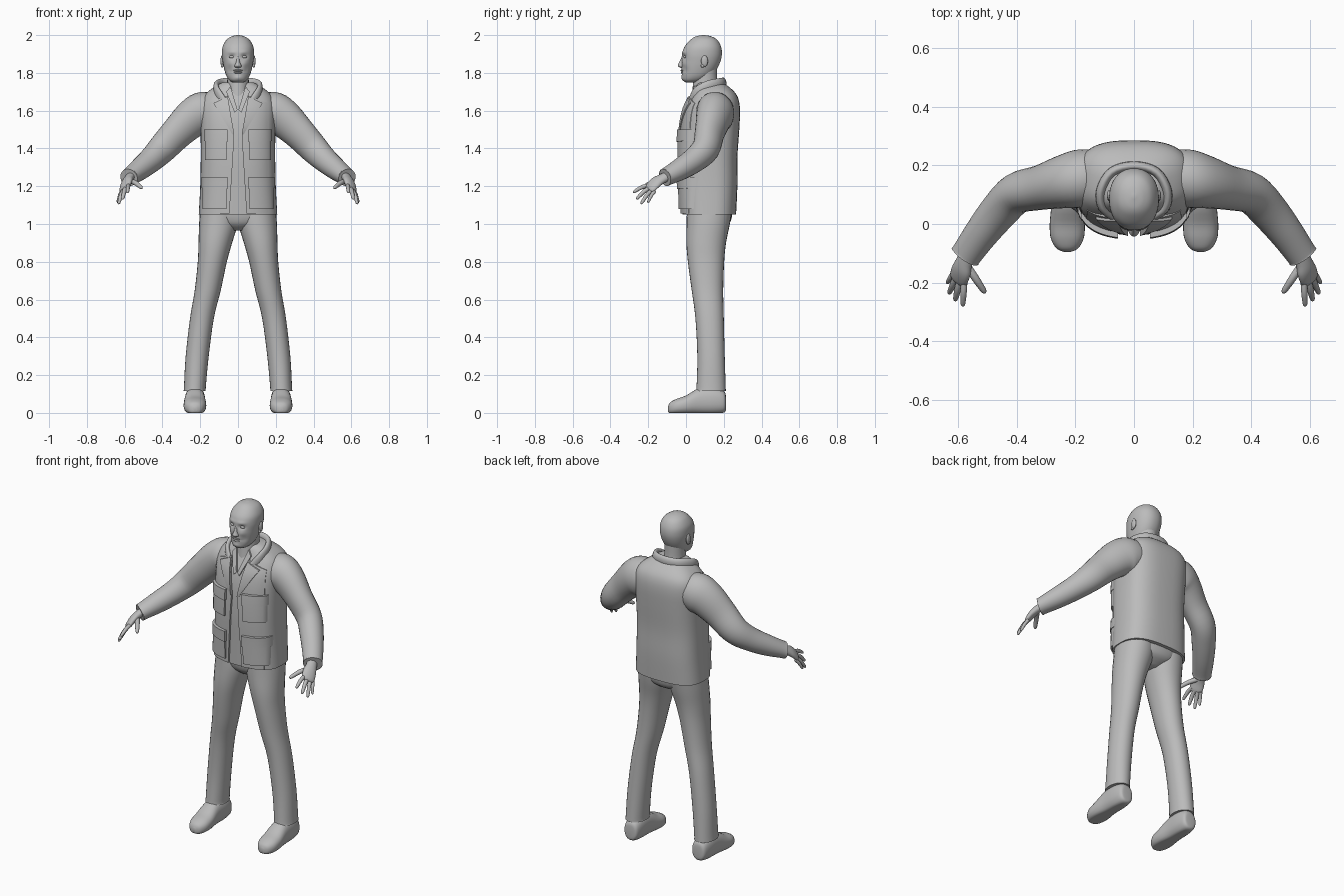
import bpy, bmesh, math
from mathutils import Vector

old = bpy.data.objects.get("Cube")
if old:
    bpy.data.objects.remove(old)

grey = bpy.data.materials.new("plain grey")
grey.use_nodes = True
grey.diffuse_color = (0.5, 0.5, 0.5, 1)
grey.node_tree.nodes["Principled BSDF"].inputs["Base Color"].default_value = (0.5, 0.5, 0.5, 1)
X, Y, Z = Vector((1, 0, 0)), Vector((0, 1, 0)), Vector((0, 0, 1))


def finish(name, bm, mirror=False, angle=45):
    bmesh.ops.recalc_face_normals(bm, faces=bm.faces)
    mesh = bpy.data.meshes.new(name)
    bm.to_mesh(mesh)
    bm.free()
    mesh.materials.append(grey)
    ob = bpy.data.objects.new(name, mesh)
    bpy.context.collection.objects.link(ob)
    if mirror:
        ob.modifiers.new("mirror", 'MIRROR')
    bpy.ops.object.select_all(action='DESELECT')
    ob.select_set(True)
    bpy.context.view_layer.objects.active = ob
    bpy.ops.object.shade_smooth_by_angle(angle=math.radians(angle))
    return ob


def smooth_path(pts, steps=4):
    """Catmull-Rom resampling of equal-length tuples."""
    out = []
    for i in range(len(pts) - 1):
        a, b, c, d = (pts[max(i - 1, 0)], pts[i], pts[i + 1], pts[min(i + 2, len(pts) - 1)])
        for k in range(steps):
            t = k / steps
            out.append(tuple(q + 0.5 * t * (r - p + t * (2 * p - 5 * q + 4 * r - s
                             + t * (3 * (q - r) + s - p)))
                             for p, q, r, s in zip(a, b, c, d)))
    return out + [tuple(pts[-1])]


def power(v, e):
    return math.copysign(abs(v) ** e, v)


def loft(name, rings, axes=None, side=None, e=1.0, n=28, steps=4, mirror=False, edit=None):
    """Skin rounded sections (x, y, z, radius u, radius v) along a path."""
    rings = smooth_path(rings, steps)
    bm = bmesh.new()
    loops = []
    for i, (x, y, z, ru, rv) in enumerate(rings):
        if axes:
            u, v = axes
        else:
            t = Vector(rings[min(i + 1, len(rings) - 1)][:3]) - Vector(rings[max(i - 1, 0)][:3])
            t.normalize()
            u = (side - t * side.dot(t)).normalized()
            v = t.cross(u)
        loop = []
        for k in range(n):
            a = math.tau * k / n
            co = Vector((x, y, z)) + u * ru * power(math.cos(a), e) + v * rv * power(math.sin(a), e)
            loop.append(bm.verts.new(edit(co) if edit else co))
        loops.append(loop)
    for a, b in zip(loops, loops[1:]):
        for k in range(n):
            bm.faces.new((a[k], a[(k + 1) % n], b[(k + 1) % n], b[k]))
    bm.faces.new(loops[0])
    bm.faces.new(loops[-1])
    return finish(name, bm, mirror)


def upright(name, rows, **kw):
    """Loft horizontal sections given as (z, centre x, half width, front y, back y)."""
    return loft(name, [(cx, (f + b) / 2, z, w, (b - f) / 2) for z, cx, w, f, b in rows],
                axes=(X, Y), **kw)


def ball(name, centre, radii, mirror=False):
    bm = bmesh.new()
    bmesh.ops.create_uvsphere(bm, u_segments=16, v_segments=10, radius=1)
    for v in bm.verts:
        v.co = Vector(centre) + Vector(c * r for c, r in zip(v.co, radii))
    finish(name, bm, mirror, 80)


# Jacket body
BOXY = 0.72
TORSO = [(1.05, 0, .208, -.018, .265), (1.2, 0, .2, -.022, .272), (1.35, 0, .197, -.026, .272),
         (1.5, 0, .198, -.02, .282), (1.6, 0, .2, -.003, .286), (1.66, 0, .19, .022, .278),
         (1.7, 0, .16, .04, .256), (1.735, 0, .11, .055, .215), (1.75, 0, .08, .07, .185)]
upright("jacket_body", TORSO, e=BOXY, n=48)
DENSE = smooth_path(TORSO, 6)


def front_y(x, z):
    """Depth of the jacket front at a given position."""
    z = min(max(z, DENSE[0][0]), DENSE[-1][0])
    for a, b in zip(DENSE, DENSE[1:]):
        if z <= b[0]:
            break
    t = (z - a[0]) / (b[0] - a[0])
    w, f, k = (a[i] + (b[i] - a[i]) * t for i in (2, 3, 4))
    c = min(abs(x) / w, 0.995) ** (1 / BOXY)
    return (f + k) / 2 - (k - f) / 2 * math.sqrt(1 - c * c) ** BOXY


def patch(name, corners, inner, outer, thick=0.012, n=10):
    """Mirrored cloth panel on the chest; corners run top inner, top outer, low outer, low inner."""
    a, b, c, d = (Vector(p) for p in corners)
    bm = bmesh.new()
    grid = []
    for i in range(n + 1):
        row = []
        for j in range(n + 1):
            s, t = j / n, i / n
            p = a.lerp(b, s).lerp(d.lerp(c, s), t)
            lift = inner + (outer - inner) * s
            row.append([bm.verts.new((p.x, front_y(p.x, p.y) - lift + back, p.y)) for back in (0, thick)])
        grid.append(row)
    for i in range(n):
        for j in range(n):
            for k in (0, 1):
                bm.faces.new([grid[y][x][k] for y, x in
                              ((i, j), (i, j + 1), (i + 1, j + 1), (i + 1, j))])
    rim = ([(0, j) for j in range(n)] + [(i, n) for i in range(n)]
           + [(n, j) for j in range(n, 0, -1)] + [(i, 0) for i in range(n, 0, -1)])
    for p, q in zip(rim, rim[1:] + rim[:1]):
        bm.faces.new((grid[p[0]][p[1]][0], grid[q[0]][q[1]][0],
                      grid[q[0]][q[1]][1], grid[p[0]][p[1]][1]))
    finish(name, bm, True, 40)


# Open jacket fronts, lapels, shirt collar and pockets
patch("jacket_front_upper", [(.055, 1.68), (.16, 1.64), (.165, 1.47), (.02, 1.47)], .012, .002)
patch("jacket_front_lower", [(.02, 1.47), (.165, 1.47), (.165, 1.055), (.045, 1.055)], .012, .002)
patch("lapel", [(.055, 1.675), (.13, 1.64), (.03, 1.475), (.02, 1.475)], .02, .014)
patch("shirt_collar", [(.04, 1.73), (.062, 1.70), (.018, 1.59), (.003, 1.605)], .01, .01)
for level, x0, x1, top, split, low in (("upper", .06, .175, 1.5, 1.44, 1.34),
                                       ("lower", .06, .188, 1.25, 1.19, 1.08)):
    patch(level + "_pocket", [(x0, split + .03), (x1, split + .03), (x1, low), (x0, low)], .022, .016, .025)
    patch(level + "_pocket_flap", [(x0 - .005, top), (x1 + .004, top),
                                   (x1 + .004, split), (x0 - .005, split - .005)], .028, .022, .03)

# Turned-down collar around the neck
half = [(.07, .022, 1.645, .018, .012), (.108, .055, 1.695, .027, .014),
        (.113, .115, 1.728, .03, .016), (.075, .178, 1.742, .03, .016)]
collar = half + [(0, .198, 1.745, .03, .016)] + [(-r[0],) + r[1:] for r in reversed(half)]
loft("jacket_collar", collar, side=Z, n=16)

# Sleeves
loft("sleeve", [(.10, .16, 1.59, .09, .09), (.18, .155, 1.588, .1, .113), (.24, .145, 1.56, .09, .105),
                (.32, .125, 1.485, .075, .09), (.40, .105, 1.40, .07, .079),
                (.46, .045, 1.34, .066, .067), (.52, -.03, 1.29, .059, .058),
                (.57, -.1, 1.252, .053, .047), (.577, -.11, 1.247, .054, .047)],
     side=Vector((.7, 1, 0)), mirror=True)

# Hands
KNUCKLES = Vector((.05, .04, -.03))
loft("palm", [(.56, -.085, 1.26, .028, .024), (.58, -.13, 1.238, .031, .022), (.59, -.16, 1.22, .038, .02),
              (.6, -.188, 1.192, .037, .015), (.603, -.198, 1.182, .028, .008)],
     side=KNUCKLES, mirror=True, n=20)
for name, base, tip, r in (("index_finger", (.58, -.195, 1.205), (.585, -.281, 1.165), .011),
                           ("middle_finger", (.595, -.19, 1.192), (.611, -.262, 1.13), .0115),
                           ("ring_finger", (.607, -.18, 1.18), (.632, -.238, 1.105), .011),
                           ("little_finger", (.615, -.165, 1.174), (.638, -.202, 1.112), .0095),
                           ("thumb", (.572, -.14, 1.228), (.508, -.236, 1.188), .013)):
    a, b = Vector(base), Vector(tip)
    rows = []
    for t, k in ((0, 1), (.45, 1), (.85, .8), (.96, .55), (1, .1)):
        p = a.lerp(b, t) + Z * .008 * math.sin(math.pi * t)
        rows.append((*p, r * k, r * k))
    loft(name, rows, side=KNUCKLES if name != "thumb" else Z, n=12, steps=3, mirror=True)

# Trousers
upright("trouser_seat", [(.965, 0, .04, .06, .17), (1.0, 0, .13, .02, .228), (1.05, 0, .19, .005, .245),
                         (1.1, 0, .19, .005, .245)], e=.85)
upright("trouser_leg", [(1.08, .1, .1, .005, .245), (1.0, .104, .102, .003, .232), (.9, .12, .089, .002, .212),
                        (.8, .136, .077, .01, .202), (.65, .16, .069, .03, .197),
                        (.5, .191, .063, .05, .2), (.3, .216, .061, .06, .205),
                        (.14, .228, .058, .056, .21), (.115, .229, .059, .053, .211)],
        e=.95, mirror=True)


# Shoes with flat soles
def flatten(co):
    return Vector((co.x, co.y, max(co.z, 0)))


loft("shoe", [(.226, .212, .05, .02, .025), (.226, .203, .058, .042, .055), (.227, .15, .065, .052, .071),
              (.228, .07, .062, .054, .069), (.228, 0, .042, .06, .05), (.228, -.05, .033, .056, .041),
              (.228, -.084, .025, .036, .03), (.228, -.096, .02, .01, .012)],
     axes=(X, Z), e=.85, mirror=True, edit=flatten)

# Head, with eye sockets, cheeks and mouth pressed into the face
DENTS = [(.033, 1.886, .017, .012, .011), (.037, 1.85, .018, .015, -.004), (.03, 1.91, .025, .009, -.004),
         (0, 1.808, .03, .004, .005), (0, 1.774, .02, .012, -.005), (.045, 1.815, .014, .02, .005)]


def face(co):
    y = co.y
    if y < .05:
        for x, z, sx, sz, depth in DENTS:
            co.y += depth * math.exp(-((abs(co.x) - x) / sx) ** 2 - ((co.z - z) / sz) ** 2)
    return co


upright("head", [(1.75, 0, .028, -.002, .06), (1.762, 0, .047, -.017, .1), (1.785, 0, .062, -.021, .135),
                 (1.82, 0, .073, -.023, .163), (1.86, 0, .081, -.022, .182), (1.9, 0, .085, -.02, .19),
                 (1.94, 0, .081, -.007, .185), (1.975, 0, .061, .024, .165),
                 (1.993, 0, .034, .052, .134), (2.0, 0, .006, .088, .1)],
        e=.92, n=64, steps=7, edit=face)
upright("neck", [(1.62, 0, .06, .02, .18), (1.68, 0, .062, .03, .178), (1.75, 0, .057, .038, .166),
                 (1.83, 0, .058, .045, .165)])
upright("nose", [(1.827, 0, .01, -.028, 0), (1.832, 0, .018, -.038, 0), (1.84, 0, .018, -.043, 0),
                 (1.855, 0, .011, -.037, 0), (1.875, 0, .008, -.027, 0), (1.895, 0, .007, -.02, 0)], n=16)
ball("eye", (.032, -.003, 1.885), (.015, .011, .008), True)
ball("upper_lip", (0, -.019, 1.813), (.025, .01, .005))
ball("lower_lip", (0, -.018, 1.802), (.022, .01, .006))
ball("ear", (.084, .098, 1.862), (.009, .018, .031), True)
ball("ear_lobe", (.084, .088, 1.838), (.007, .01, .01), True)
